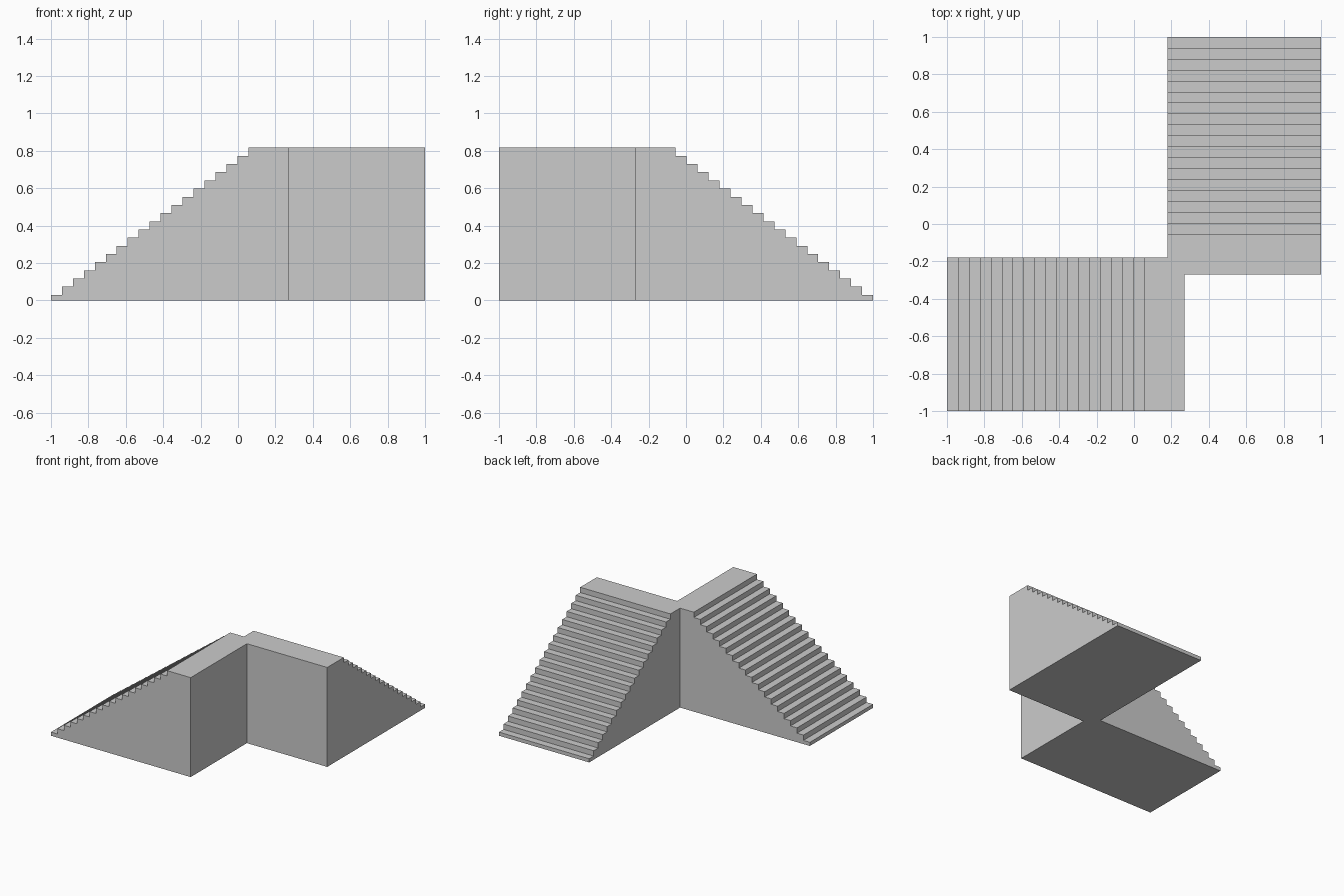
import bpy
import bmesh

if "Cube" in bpy.data.objects:
    bpy.data.objects.remove(bpy.data.objects["Cube"])

STEPS = 18            # risers between the first tread and the landing
RUN = 1.055 / STEPS
FIRST, TOP = 0.03, 0.817
RISE = (TOP - FIRST) / STEPS
END = 0.27            # far end of each landing
INNER, OUTER = 0.18, 1.0


def make_flight(name, place):
    """Extrude the stepped side profile across the width of the flight."""
    profile = [(-1.0, 0.0)]
    for i in range(STEPS + 1):
        z = FIRST + i * RISE
        x = -1.0 + i * RUN
        x_next = END if i == STEPS else x + RUN
        profile += [(x, z), (x_next, z)]
    profile.append((END, 0.0))

    bm = bmesh.new()
    face = bm.faces.new([bm.verts.new(place(x, -OUTER, z)) for x, z in profile])
    extruded = bmesh.ops.extrude_face_region(bm, geom=[face])["geom"]
    offset = [b - a for a, b in zip(place(0, -OUTER, 0), place(0, -INNER, 0))]
    bmesh.ops.translate(bm, vec=offset,
                        verts=[g for g in extruded if isinstance(g, bmesh.types.BMVert)])
    bmesh.ops.recalc_face_normals(bm, faces=bm.faces[:])
    mesh = bpy.data.meshes.new(name)
    bm.to_mesh(mesh)
    bm.free()
    obj = bpy.data.objects.new(name, mesh)
    bpy.context.collection.objects.link(obj)
    return obj


# Left flight climbs along +x; back flight is its mirror across the diagonal
stairs = make_flight("corner_stairs", lambda x, y, z: (x, y, z))
back_flight = make_flight("back_flight", lambda x, y, z: (-y, -x, z))

# Join both flights into one solid where the landings overlap
union = stairs.modifiers.new("join_landings", "BOOLEAN")
union.operation = "UNION"
union.solver = "EXACT"
union.object = back_flight
bpy.context.view_layer.objects.active = stairs
bpy.ops.object.modifier_apply(modifier=union.name)
bpy.data.objects.remove(back_flight)
